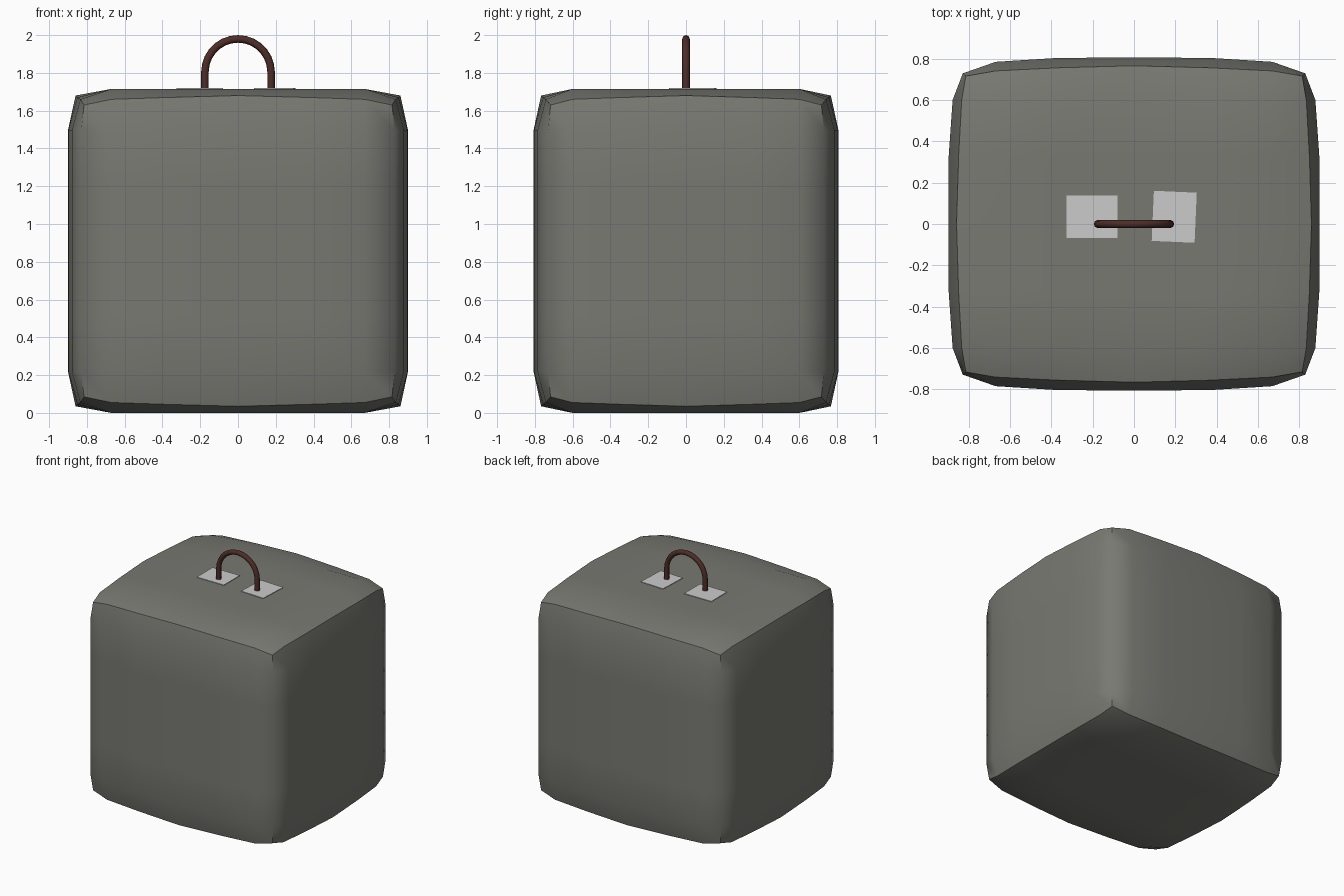
import bpy, bmesh, math
from mathutils import Matrix

if "Cube" in bpy.data.objects:
    bpy.data.objects.remove(bpy.data.objects["Cube"])


def material(name, col):
    m = bpy.data.materials.new(name)
    m.diffuse_color = (*col, 1)
    m.use_nodes = True
    m.node_tree.nodes["Principled BSDF"].inputs["Base Color"].default_value = m.diffuse_color
    return m


STONE = material("grey stone", (0.19, 0.19, 0.17))
METAL = material("rusty iron", (0.075, 0.026, 0.02))
PLATE = material("pale plate", (0.6, 0.6, 0.6))


def finish(bm, name, mat, angle=None):
    bmesh.ops.recalc_face_normals(bm, faces=bm.faces)
    me = bpy.data.meshes.new(name)
    bm.to_mesh(me)
    bm.free()
    me.materials.append(mat)
    ob = bpy.data.objects.new(name, me)
    bpy.context.collection.objects.link(ob)
    if angle:
        bpy.context.view_layer.objects.active = ob
        ob.select_set(True)
        bpy.ops.object.shade_smooth_by_angle(angle=math.radians(angle))
        ob.select_set(False)
    return ob


# Stone block: gridded box with worn edges and corners, less worn at edge middles
HALF = (0.90, 0.807, 0.8575)
STEP = (0, 0.41, 0.745, 1)
bm = bmesh.new()
bmesh.ops.create_cube(bm, size=2)
bmesh.ops.subdivide_edges(bm, edges=bm.edges[:], cuts=5, use_grid_fill=True)
for v in bm.verts:
    k = [round(c * 3) for c in v.co]
    a = [abs(i) for i in k]
    p = [HALF[i] * STEP[a[i]] for i in range(3)]
    outer = a.count(3)
    if outer == 1:                       # sides bow slightly in plan
        for i, j in ((0, 1), (1, 0)):
            if a[i] == 3:
                p[i] -= (0, 0.002, 0.021, 0)[a[j]]
    elif outer == 2:
        if a[2] == 3:                    # top and bottom edges
            i = 0 if a[0] == 3 else 1
            along = a[1 - i]
            p[i] -= (0.04, 0.05, 0.065, 0)[along]
            p[2] -= (0.035, 0.045, 0.055, 0)[along]
        else:                            # upright edges
            p[0] -= 0.07
            p[1] -= 0.077
    else:                                # corners
        p[0] -= 0.085
        p[1] -= 0.09
        p[2] -= 0.085
    v.co = [math.copysign(p[i], k[i]) for i in range(3)]
    v.co.z += HALF[2]
finish(bm, "stone_block", STONE, 50)

# Handle: round bar swept along an arch
R, TUBE, SIDES, CZ = 0.175, 0.02, 8, 1.805
path = [(R, 1.69, 0)]
path += [(R * math.cos(t), CZ + R * math.sin(t), t)
         for t in (math.pi * i / 14 for i in range(15))]
path += [(-R, 1.69, math.pi)]
bm = bmesh.new()
rings = []
for x, z, t in path:
    ring = []
    for s in range(SIDES):
        b = 2 * math.pi * s / SIDES
        d = TUBE * math.cos(b)
        ring.append(bm.verts.new((x + d * math.cos(t), TUBE * math.sin(b),
                                  z + d * math.sin(t))))
    rings.append(ring)
for r0, r1 in zip(rings, rings[1:]):
    for s in range(SIDES):
        n = (s + 1) % SIDES
        bm.faces.new((r0[s], r0[n], r1[n], r1[s]))
bm.faces.new(rings[0])
bm.faces.new(rings[-1])
finish(bm, "handle", METAL, 60)

# Thin pale plates under the handle ends
for name, x, y, w, d, rot in (("left_plate", -0.203, 0.034, 0.246, 0.206, 0),
                              ("right_plate", 0.195, 0.035, 0.208, 0.243, -2.5)):
    bm = bmesh.new()
    bmesh.ops.create_cube(bm, size=1, matrix=Matrix.Translation((x, y, 1.717))
                          @ Matrix.Rotation(math.radians(rot), 4, 'Z')
                          @ Matrix.Diagonal((w, d, 0.006, 1)))
    finish(bm, name, PLATE)
